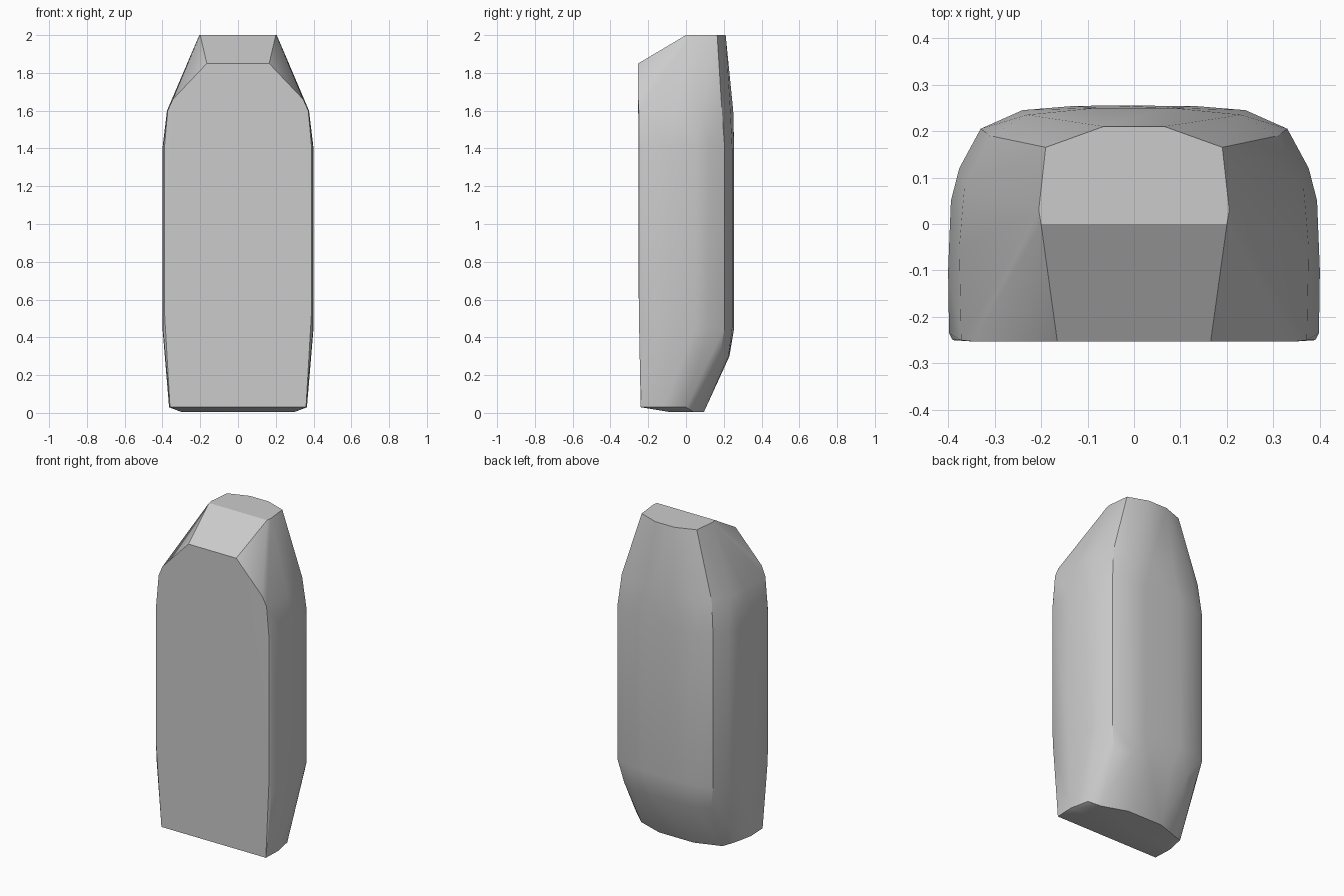
import bpy, bmesh, math

cube = bpy.data.objects.get("Cube")
if cube:
    bpy.data.objects.remove(cube)

# Plain grey stone colour
grey = bpy.data.materials.new("light grey")
grey.use_nodes = True
COLOR = (0.6, 0.6, 0.6, 1)
grey.diffuse_color = COLOR
grey.node_tree.nodes["Principled BSDF"].inputs["Base Color"].default_value = COLOR

bm = bmesh.new()


def ring(z, points):
    """Mirrored outline of (half width, depth) points at one height."""
    for x, y in points:
        for side in (-1, 1):
            bm.verts.new((side * x, y, z))


# Sloped base: narrow underside, raised front lip
ring(0.005, [(0.30, -0.09), (0.28, 0.04), (0.12, 0.095)])
ring(0.03, [(0.36, -0.24), (0.365, -0.12), (0.34, 0.0)])
# Lower back bulge
ring(0.30, [(0.38, -0.23), (0.36, 0.08), (0.30, 0.18), (0.20, 0.225), (0.08, 0.23)])
# Upright middle with rounded back corners
for z in (0.45, 0.52, 1.40):
    ring(z, [(0.398, -0.235), (0.40, -0.10), (0.394, 0.05), (0.376, 0.12),
             (0.33, 0.205), (0.24, 0.245), (0.13, 0.254), (0.05, 0.255)])
for z in (0.55, 1.40):
    ring(z, [(0.39, -0.25)])
# Shoulders
ring(1.60, [(0.372, -0.25), (0.376, -0.05), (0.365, 0.08),
            (0.31, 0.19), (0.23, 0.235), (0.08, 0.25)])
ring(1.66, [(0.345, -0.253)])
ring(1.85, [(0.165, -0.253)])
# Flat crown above the sloping brow
ring(2.0, [(0.20, 0.0), (0.205, 0.03), (0.19, 0.165), (0.065, 0.21)])

# Skin the outlines and merge nearly coplanar faces
result = bmesh.ops.convex_hull(bm, input=bm.verts[:])
loose = [v for v in bm.verts if not v.link_faces]
bmesh.ops.delete(bm, geom=loose, context="VERTS")
bmesh.ops.dissolve_limit(bm, angle_limit=math.radians(1.0),
                         verts=bm.verts[:], edges=bm.edges[:])
bmesh.ops.recalc_face_normals(bm, faces=bm.faces[:])

mesh = bpy.data.meshes.new("stone_body")
bm.to_mesh(mesh)
bm.free()
mesh.materials.append(grey)
body = bpy.data.objects.new("stone_body", mesh)
bpy.context.collection.objects.link(body)

# Smooth rounded back, crisp front and crown edges
bpy.ops.object.select_all(action="DESELECT")
body.select_set(True)
bpy.context.view_layer.objects.active = body
bpy.ops.object.shade_smooth_by_angle(angle=math.radians(30))
